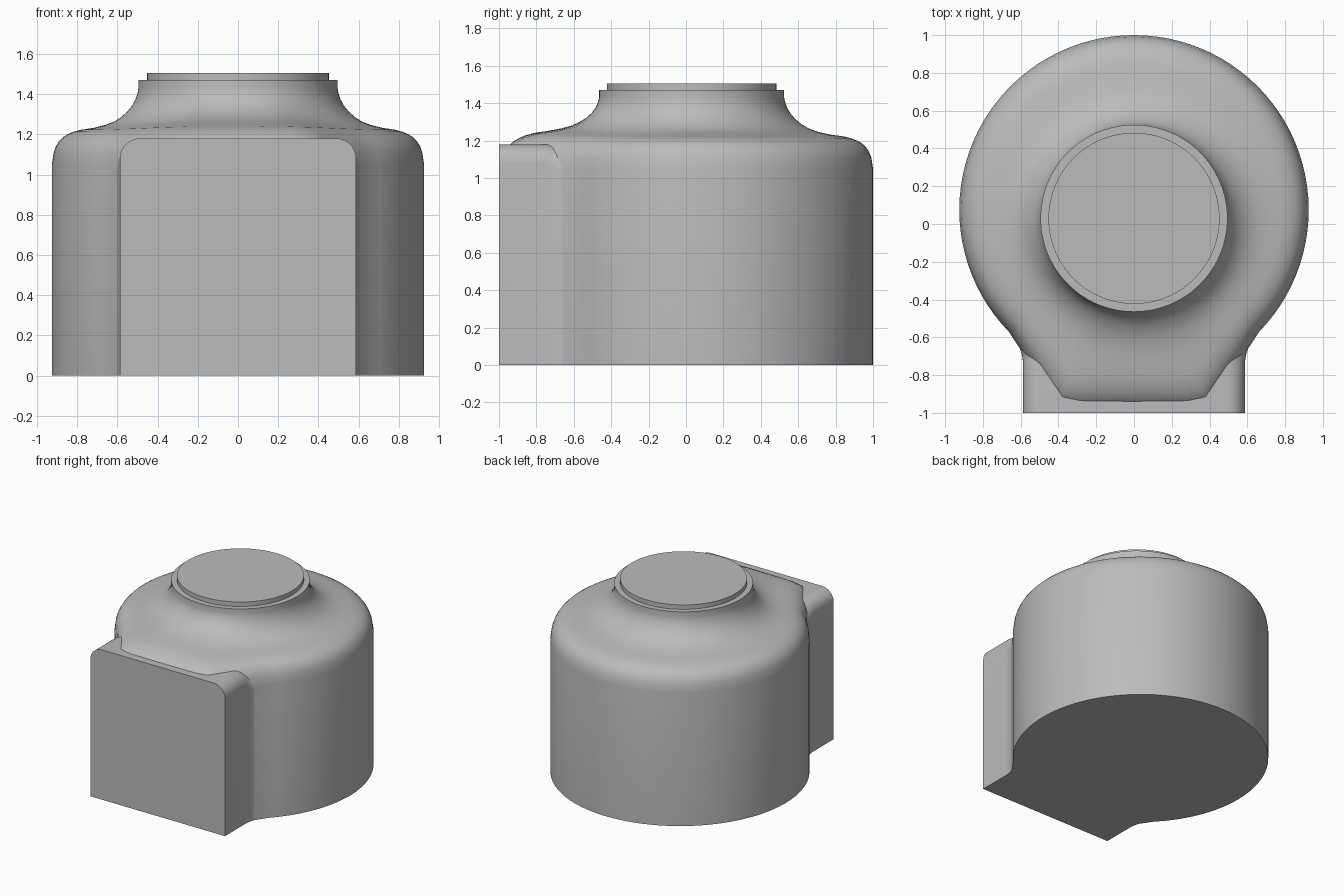
import bpy, bmesh
from math import sin, cos, pi, radians, atan2, sqrt

cube = bpy.data.objects.get("Cube")
if cube:
    bpy.data.objects.remove(cube, do_unlink=True)

GREY = (0.5, 0.5, 0.5, 1)
mat = bpy.data.materials.new("plain grey")
mat.use_nodes = True
mat.diffuse_color = GREY
mat.node_tree.nodes["Principled BSDF"].inputs["Base Color"].default_value = GREY


def loft(name, rings):
    """Skin a list of equal-length closed rings and cap both ends."""
    bm = bmesh.new()
    loops = [[bm.verts.new(p) for p in ring] for ring in rings]
    for a, b in zip(loops, loops[1:]):
        for i in range(len(a)):
            j = (i + 1) % len(a)
            bm.faces.new((a[i], a[j], b[j], b[i]))
    bm.faces.new(loops[0][::-1])
    bm.faces.new(loops[-1])
    bmesh.ops.recalc_face_normals(bm, faces=bm.faces)
    mesh = bpy.data.meshes.new(name)
    bm.to_mesh(mesh)
    bm.free()
    mesh.materials.append(mat)
    obj = bpy.data.objects.new(name, mesh)
    bpy.context.collection.objects.link(obj)
    bpy.ops.object.select_all(action="DESELECT")
    obj.select_set(True)
    bpy.context.view_layer.objects.active = obj
    bpy.ops.object.shade_smooth_by_angle(angle=radians(35))
    return obj


# Body outline: a round drum drawn forward into a blunt nose
RADIUS, BODY_Y = 0.925, 0.075
NECK_R, NECK_Y = 0.495, 0.03
start = radians(-44.2)
arc = [(RADIUS * cos(a), BODY_Y + RADIUS * sin(a))
       for a in (start + (pi - 2 * start) * i / 72 for i in range(73))]
tx, ty = arc[0]
nose_x, nose_y = 0.4, -0.97
side = [(tx + (nose_x - tx) * i / 6, ty + (nose_y - ty) * i / 6) for i in range(1, 7)]
front = [(nose_x * (1 - i / 4), -0.99) for i in range(1, 8)]
outline = arc + [(-x, y) for x, y in side] + [(-x, y) for x, y in front] + side[::-1]


def body_ring(t, z):
    """Blend the body outline (t=0) into the neck circle (t=1)."""
    ring = []
    for x, y in outline:
        a = atan2(y - NECK_Y, x)
        nx, ny = NECK_R * cos(a), NECK_Y + NECK_R * sin(a)
        lift = 0.08 * max(0, -sin(a)) ** 4 * t * (1 - t)
        ring.append((x + (nx - x) * t, y + (ny - y) * t, z + lift))
    return ring


# Drum wall, rounded shoulder and concave sweep up to the neck
shoulder = [(0, 0), (0, 1.05), (0.02, 1.11), (0.045, 1.14), (0.08, 1.165), (0.125, 1.185),
            (0.18, 1.2), (0.25, 1.213), (0.34, 1.223), (0.48, 1.232), (0.62, 1.247),
            (0.72, 1.264), (0.8, 1.286), (0.87, 1.313), (0.925, 1.342), (0.965, 1.373),
            (0.99, 1.405), (1, 1.43), (1, 1.47)]
loft("body", [body_ring(t, z) for t, z in shoulder])


# Stepped cap on the neck
def circle(r, z):
    return [(r * cos(2 * pi * i / 96), NECK_Y + r * sin(2 * pi * i / 96), z) for i in range(96)]


loft("cap", [circle(0.453, 1.44), circle(0.453, 1.505)])


# Front block: rounded-top sections that flare into the drum
def block_section(y, w, h, r):
    right = [(w, 0)] + [(w - r + r * cos(a), h - r + r * sin(a))
                        for a in (pi / 2 * i / 10 for i in range(11))]
    return [(x, y, z) for x, z in right + [(-x, z) for x, z in right[::-1]]]


HALF, FLARE_Y, FLARE_R = 0.587, -0.75, 0.258
sections = [block_section(y, HALF, 1.18, 0.1) for y in (-1, FLARE_Y)]
for i in range(1, 9):
    y = FLARE_Y + 0.18 * i / 8
    w = HALF + FLARE_R - sqrt(FLARE_R ** 2 - (y - FLARE_Y) ** 2)
    sections.append(block_section(y, w, 1.18, 0.1 + 0.014 * i))
sections.append(block_section(-0.4, 0.6, 1.1, 0.2))
loft("front_block", sections)
